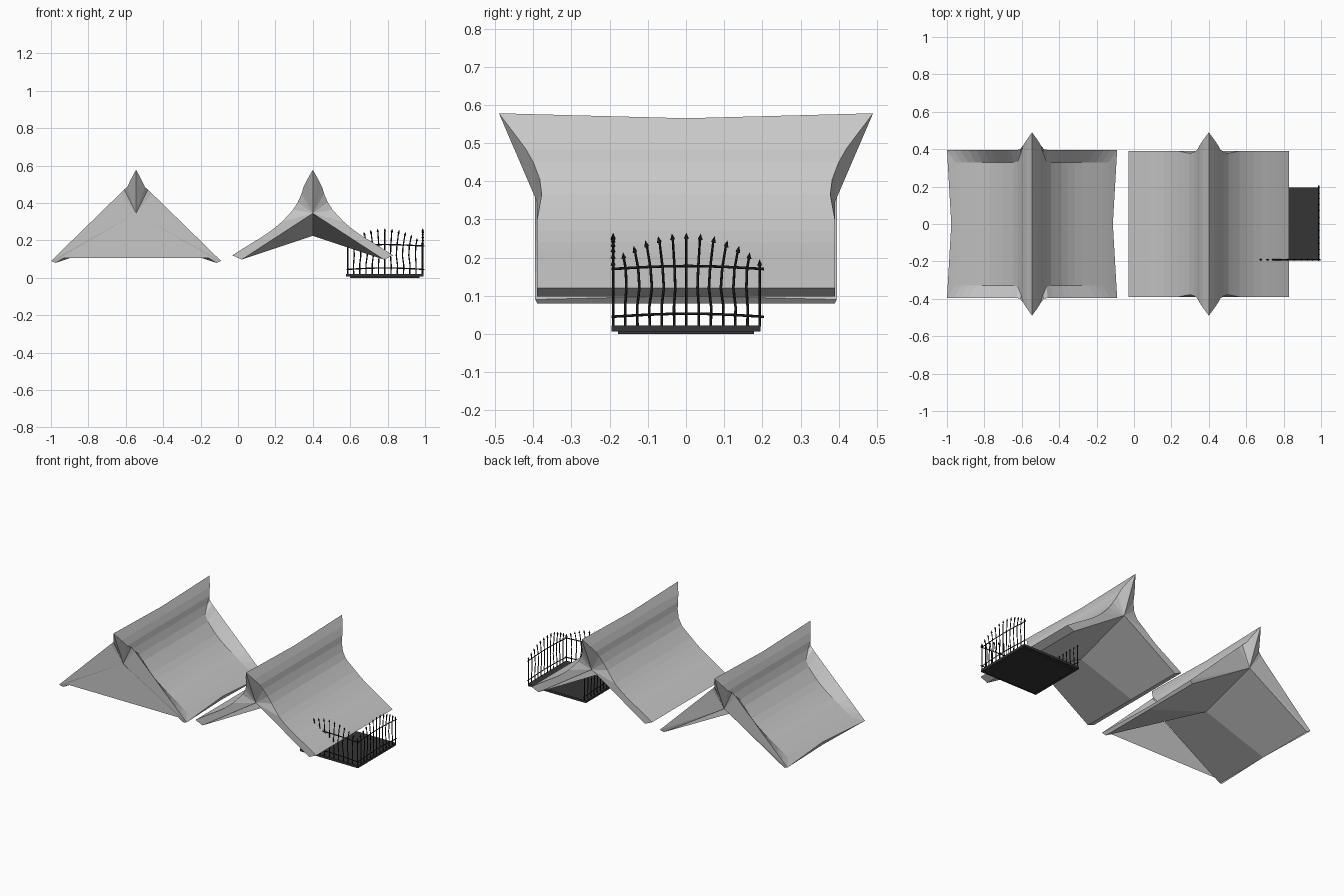
import bpy
import bmesh
import math
from mathutils import Vector

old = bpy.data.objects.get("Cube")
if old:
    bpy.data.objects.remove(old, do_unlink=True)


def material(name, value):
    mat = bpy.data.materials.new(name)
    mat.use_nodes = True
    color = (value, value, value, 1)
    mat.diffuse_color = color
    mat.node_tree.nodes["Principled BSDF"].inputs["Base Color"].default_value = color
    return mat


ROOF = material("pale grey roof", 0.58)
SLAB = material("charcoal slab", 0.035)
IRON = material("black iron", 0.012)

# Half profile of the sagging roof: distance from ridge, height, end overhang
PROFILE = [(0.03, 0.525, 0.45), (0.05, 0.485, 0.42), (0.06, 0.45, 0.40),
           (0.08, 0.405, 0.383), (0.105, 0.365, 0.378), (0.13, 0.337, 0.383),
           (0.165, 0.3, 0.39), (0.2, 0.27, 0.39), (0.24, 0.24, 0.39),
           (0.28, 0.214, 0.39), (0.32, 0.19, 0.39), (0.36, 0.165, 0.39),
           (0.395, 0.143, 0.39), (0.43, 0.12, 0.39)]
GABLE_Z = 0.345


def finish(bm, name, mat, cx=0.0):
    bmesh.ops.remove_doubles(bm, verts=bm.verts, dist=0.0005)
    bmesh.ops.recalc_face_normals(bm, faces=bm.faces)
    mesh = bpy.data.meshes.new(name)
    bm.to_mesh(mesh)
    bm.free()
    mesh.materials.append(mat)
    obj = bpy.data.objects.new(name, mesh)
    obj.location.x = cx
    bpy.context.collection.objects.link(obj)
    return obj


def face(bm, *points):
    bm.faces.new([bm.verts.new(p) for p in points])


def roof(name, cx, raked):
    bm = bmesh.new()
    scale = 0.953 if raked else 1.0
    low_x, low_z = (0.43, 0.08) if raked else (0.38, 0.098)
    for sy in (-1, 1):
        gable = Vector((0, sy * 0.39, GABLE_Z))
        for sx in (-1, 1):
            # Roof sheet from the end edge to the middle
            edge = [Vector((0, sy * 0.49, 0.578))]
            mid = [Vector((0, 0, 0.565))]
            rake = [edge[0]]
            for o, z, y in PROFILE:
                x = o * scale
                inner = y
                if raked and o > 0.05:
                    inner = max(0.33, y - (o - 0.05) * 1.6)
                edge.append(Vector((sx * x, sy * inner, z)))
                mid.append(Vector((sx * x, 0, z)))
                # Straight bargeboard line standing above the sagging sheet
                if raked and o > 0.05:
                    rx = x * 1.11
                    rake.append(Vector((sx * rx, sy * max(y, 0.395),
                                        0.48 - (rx - 0.055) * 0.975)))
                else:
                    rake.append(edge[-1])
            for i in range(len(edge) - 1):
                face(bm, edge[i], edge[i + 1], mid[i + 1], mid[i])
                # Prow shaped gable fan
                face(bm, gable, rake[i], rake[i + 1])
                if raked and i > 0:
                    if i == 1:
                        face(bm, edge[i], edge[i + 1], rake[i + 1])
                    elif i > 1:
                        face(bm, edge[i], edge[i + 1], rake[i + 1], rake[i])
            # Eave edge
            low = Vector((sx * low_x, sy * 0.39, low_z))
            low_mid = Vector((sx * low_x, 0, low_z))
            lip = mid[-1]
            if raked:
                lip = Vector((sx * 0.432, 0, 0.1))
                face(bm, edge[-1], mid[-1], lip, rake[-1])
            face(bm, gable, rake[-1], low)
            face(bm, rake[-1], lip, low_mid, low)
            # Underside dipping to the middle
            face(bm, Vector((0, 0, 0.225)), gable, low, low_mid)
    return finish(bm, name, ROOF, cx)


roof("plain_roof", 0.4, False)
roof("raked_roof", -0.545, True)

# Closed front panel under the raked roof
bm = bmesh.new()
face(bm, (-0.41, -0.392, 0.105), (0.41, -0.392, 0.105), (0, -0.394, GABLE_Z))
finish(bm, "front_gable_panel", ROOF, -0.545)


# Balcony floor
def box(name, x0, x1, y, z0, z1, mat):
    bm = bmesh.new()
    bmesh.ops.create_cube(bm, size=1)
    for v in bm.verts:
        v.co = ((x0 + x1) / 2 + v.co.x * (x1 - x0), v.co.y * 2 * y,
                (z0 + z1) / 2 + v.co.z * (z1 - z0))
    return finish(bm, name, mat)


box("balcony_floor", 0.578, 0.992, 0.195, 0.007, 0.022, SLAB)
box("balcony_footing", 0.6, 0.97, 0.178, 0, 0.007, SLAB)


# Wrought iron railings with spear-tipped bars
def railing(name, start, end):
    start, end = Vector(start), Vector(end)
    curve = bpy.data.curves.new(name, "CURVE")
    curve.dimensions = "3D"
    curve.bevel_depth = 0.0034
    curve.bevel_resolution = 0
    curve.use_fill_caps = True

    def strand(points):
        spline = curve.splines.new("POLY")
        spline.points.add(len(points) - 1)
        for p, (t, z, r) in zip(spline.points, points):
            pos = start.lerp(end, t)
            p.co = (pos.x, pos.y, z, 1)
            p.radius = r

    count = 13
    for i in range(count):
        t = i / (count - 1)
        u = 2 * t - 1
        top = 0.195 + 0.07 * math.cos(u * math.pi / 2)
        lean = 0.03 * math.sin(u * math.pi)
        bar = [(t, 0.02, 1), (t + lean * 0.1, 0.07, 1),
               (t - lean * 0.5, 0.12, 1), (t - lean * 0.2, 0.17, 1)]
        bar += [(t + lean * 0.6, top - 0.017, 0.9),
                (t + lean * 0.7, top - 0.015, 1.9), (t + lean, top, 0.1)]
        strand(bar)
    for height in (0.045, 0.17):
        strand([(k / 8 * 1.04 - 0.01, height + 0.008 * math.sin(math.pi * k / 8), 1)
                for k in range(9)])

    obj = bpy.data.objects.new(name, curve)
    curve.materials.append(IRON)
    bpy.context.collection.objects.link(obj)
    bpy.ops.object.select_all(action="DESELECT")
    obj.select_set(True)
    bpy.context.view_layer.objects.active = obj
    bpy.ops.object.convert(target="MESH")


railing("front_railing", (0.585, -0.191, 0), (0.985, -0.191, 0))
railing("left_railing", (0.988, -0.191, 0), (0.988, 0.193, 0))
railing("right_railing", (0.588, -0.191, 0), (0.588, 0.193, 0))
